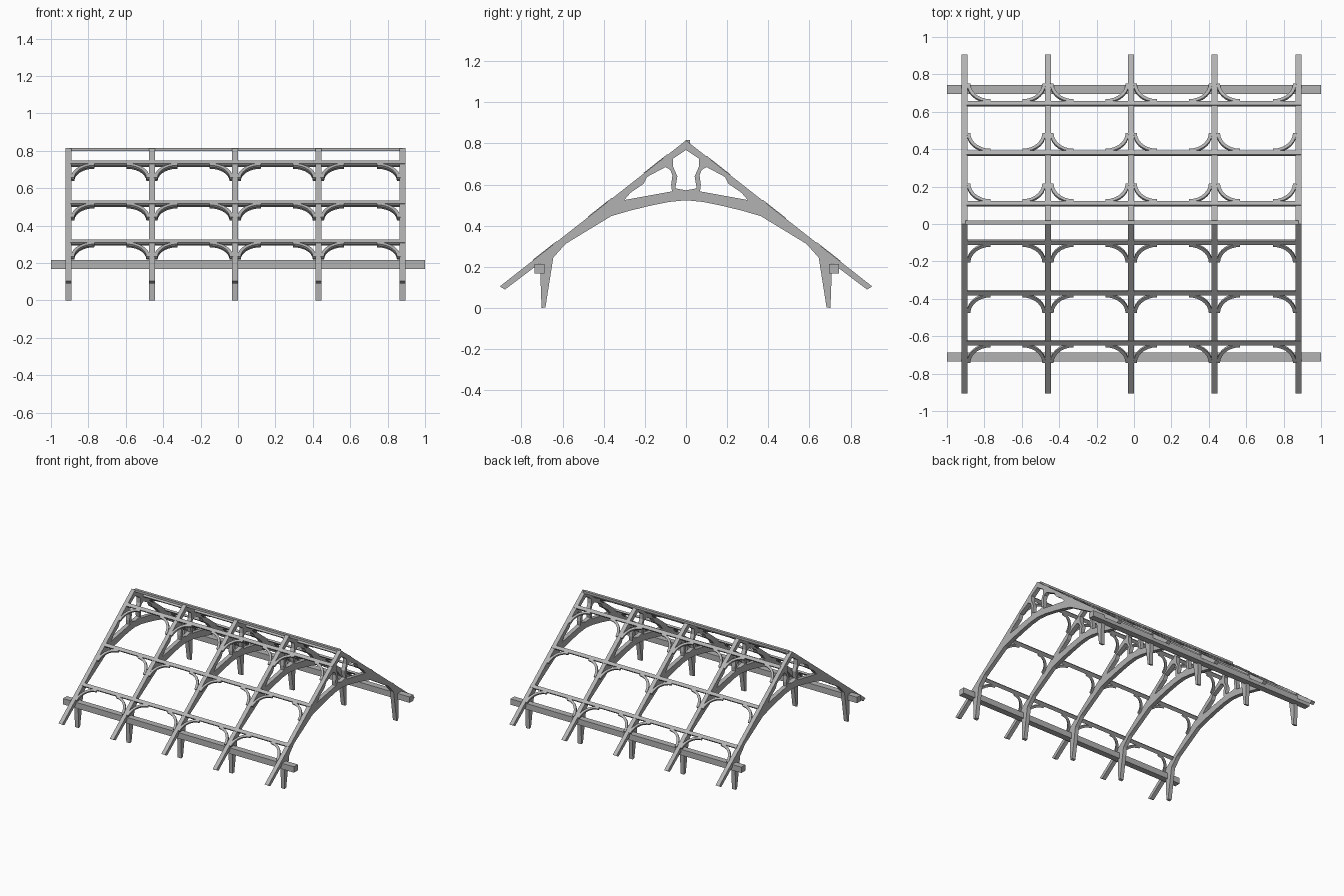
import bpy, bmesh, math
from mathutils import Matrix

if "Cube" in bpy.data.objects:
    bpy.data.objects.remove(bpy.data.objects["Cube"])

timber = bpy.data.materials.new("grey timber")
timber.diffuse_color = (0.45, 0.45, 0.45, 1)
timber.use_nodes = True
timber.node_tree.nodes["Principled BSDF"].inputs["Base Color"].default_value = timber.diffuse_color

SLOPE = math.atan2(0.71, 0.905)
C, S = math.cos(SLOPE), math.sin(SLOPE)
FRAME_X = [-0.905, -0.46, -0.015, 0.43, 0.88]
HALF_W = 0.016


def basis(x, y, z, origin=(0, 0, 0)):
    m = Matrix((x, y, z)).transposed().to_4x4()
    m.translation = origin
    return m


def shape(name, loops, thickness, matrix):
    """Mesh from closed outlines (with holes), extruded and placed by matrix."""
    cu = bpy.data.curves.new(name, 'CURVE')
    cu.dimensions = '2D'
    cu.fill_mode = 'BOTH'
    cu.extrude = thickness / 2
    for pts in loops:
        sp = cu.splines.new('POLY')
        sp.points.add(len(pts) - 1)
        for p, (a, b) in zip(sp.points, pts):
            p.co = (a, b, 0, 1)
        sp.use_cyclic_u = True
    tmp = bpy.data.objects.new(name + "_outline", cu)
    me = bpy.data.meshes.new_from_object(tmp)
    bpy.data.objects.remove(tmp)
    bpy.data.curves.remove(cu)
    me.name = name
    return finish(name, me, matrix)


def finish(name, me, matrix):
    me.transform(matrix)
    bm = bmesh.new()
    bm.from_mesh(me)
    bmesh.ops.remove_doubles(bm, verts=bm.verts, dist=1e-5)
    bmesh.ops.recalc_face_normals(bm, faces=bm.faces)
    bm.to_mesh(me)
    bm.free()
    me.materials.clear()
    me.materials.append(timber)
    for p in me.polygons:
        p.use_smooth = False
        p.material_index = 0
    ob = bpy.data.objects.new(name, me)
    bpy.context.collection.objects.link(ob)
    return ob


def beam(name, size, matrix):
    me = bpy.data.meshes.new(name)
    bm = bmesh.new()
    bmesh.ops.create_cube(bm, size=1, matrix=Matrix.Diagonal((*size, 1)))
    bm.to_mesh(me)
    bm.free()
    return finish(name, me, matrix)


def mirrored(half):
    """Close a half outline that starts and ends on the centre line."""
    return half + [(-y, z) for y, z in half[-2:0:-1]]


# Roof frames: rafters, posts, arched braces and collar in one cut profile
outer = mirrored([(0, 0.815), (0.905, 0.105), (0.88, 0.09), (0.71, 0.218),
                  (0.702, 0), (0.683, 0.004), (0.645, 0.245), (0.585, 0.312),
                  (0.465, 0.385), (0.363, 0.447), (0.27, 0.474),
                  (0.17, 0.498), (0.08, 0.516), (0, 0.524)])
middle_hole = mirrored([(0, 0.768), (0.062, 0.727), (0.062, 0.685),
                        (0.042, 0.64), (0.052, 0.582), (0, 0.572)])
side_hole = [(0.30, 0.525), (0.27, 0.56), (0.205, 0.605), (0.19, 0.637),
             (0.10, 0.685), (0.077, 0.672), (0.066, 0.645), (0.072, 0.6), (0.068, 0.567)]
loops = [outer, middle_hole, side_hole, [(-y, z) for y, z in side_hole]]
frame = None
for i, x in enumerate(FRAME_X):
    if frame is None:
        frame = shape("roof_frame", loops, 2 * HALF_W,
                      basis((0, 1, 0), (0, 0, 1), (1, 0, 0)))
        ob = frame
    else:
        ob = bpy.data.objects.new("roof_frame", frame.data)
        bpy.context.collection.objects.link(ob)
    ob.location.x = x


def brace_outline(x, side):
    """Curved strip turning from the rafter to the purlin."""
    a, b, w, n = 0.125, 0.125, 0.018, 7
    def arc(ra, rb):
        return [(x + side * (HALF_W - 0.004 + a - ra * math.cos(t)),
                 0.008 + b - rb * math.sin(t))
                for t in (math.pi / 2 * k / n for k in range(n + 1))]
    return arc(a, b) + arc(a - w, b - w)[::-1]


# Purlins in the roof slope with curved wind braces below them
for sgn, rows in ((-1, (0.10, 0.37, 0.637)), (1, (0.11, 0.38, 0.645))):
    for y in rows:
        z = 0.815 - y * 0.71 / 0.905
        down, normal = (0, sgn * C, -S), (0, sgn * S, C)
        place = basis((1, 0, 0), down, normal,
                      (0, sgn * (y - 0.004 * S), z - 0.004 * C))
        beam("purlin", (1.79, 0.026, 0.014), place)
        for i, x in enumerate(FRAME_X):
            for side in (-1, 1):
                if 0 <= i + side < len(FRAME_X):
                    shape("wind_brace", [brace_outline(x, side)], 0.014, place)

# Ridge beam
beam("ridge_beam", (1.78, 0.022, 0.018), Matrix.Translation((-0.01, 0.008, 0.807)))

# Wall plates along both eaves
for y in (-0.712, 0.719):
    beam("wall_plate", (2.0, 0.048, 0.046), Matrix.Translation((0, y, 0.192)))
